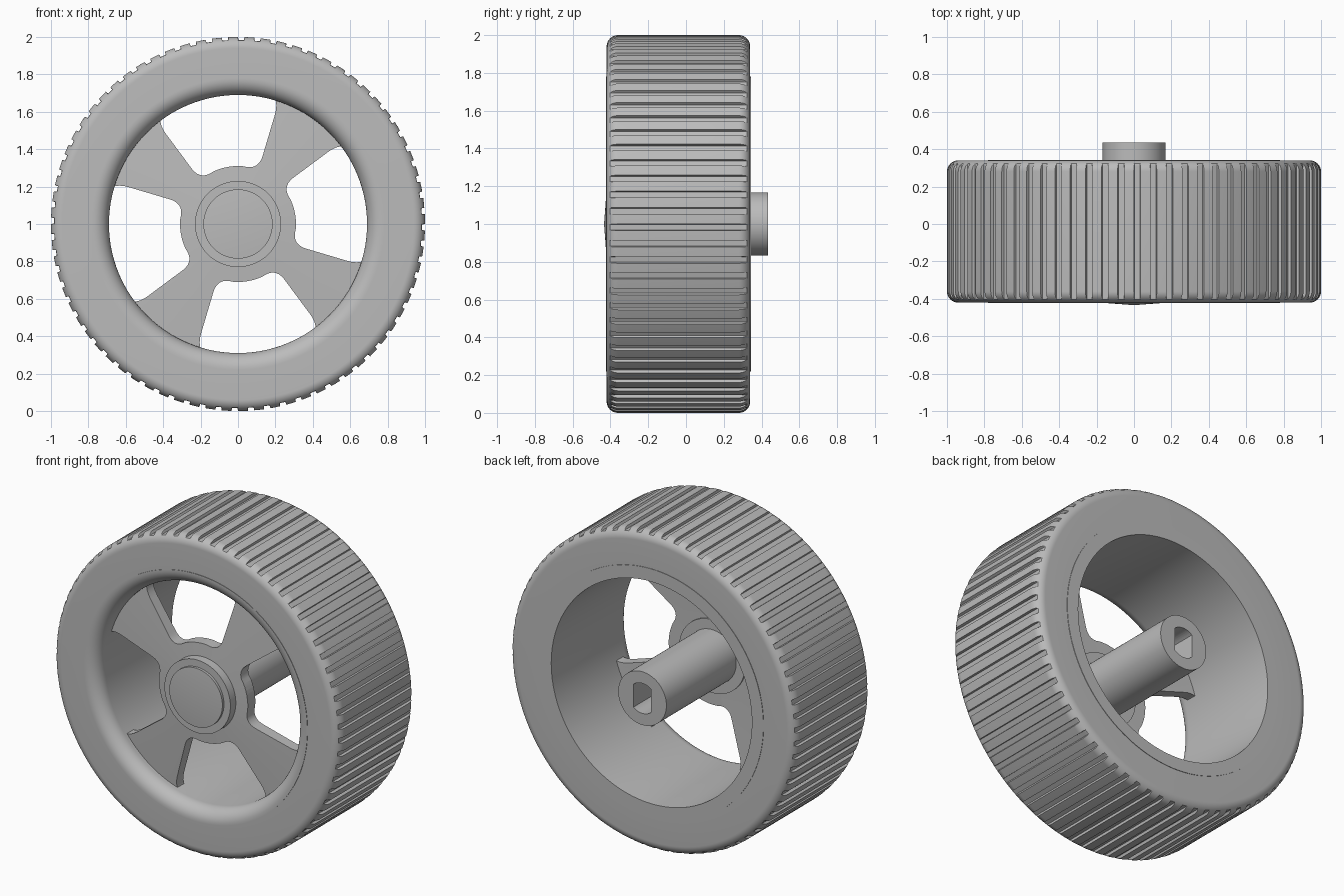
import bpy, bmesh, math
from mathutils import Vector

cube = bpy.data.objects.get("Cube")
if cube:
    bpy.data.objects.remove(cube)

grey = bpy.data.materials.new("mid_grey")
grey.use_nodes = True
grey.diffuse_color = (0.5, 0.5, 0.5, 1)
grey.node_tree.nodes["Principled BSDF"].inputs["Base Color"].default_value = (0.5, 0.5, 0.5, 1)

AXLE_Z = 1.0


def finish(bm, name, angle=30):
    bmesh.ops.remove_doubles(bm, verts=bm.verts, dist=1e-5)
    bmesh.ops.recalc_face_normals(bm, faces=bm.faces)
    mesh = bpy.data.meshes.new(name)
    bm.to_mesh(mesh)
    bm.free()
    mesh.materials.append(grey)
    obj = bpy.data.objects.new(name, mesh)
    bpy.context.collection.objects.link(obj)
    smooth(obj, angle)
    return obj


def smooth(obj, angle=30):
    bpy.ops.object.select_all(action="DESELECT")
    obj.select_set(True)
    bpy.context.view_layer.objects.active = obj
    bpy.ops.object.shade_smooth_by_angle(angle=math.radians(angle))


def lathe(name, profile, angles, closed=True, limit=None):
    """Revolve (radius, y) points about the axle; limit(i) caps the radius at step i."""
    bm = bmesh.new()
    rings = []
    for i, a in enumerate(angles):
        cap = limit(i) if limit else 9
        rings.append([bm.verts.new((min(r, cap) * math.cos(a), y, AXLE_Z + min(r, cap) * math.sin(a)))
                      for r, y in profile])
    n = len(profile)
    for i, ring in enumerate(rings):
        nxt = rings[(i + 1) % len(rings)]
        for j in range(n if closed else n - 1):
            k = (j + 1) % n
            bm.faces.new((ring[j], ring[k], nxt[k], nxt[j]))
    return finish(bm, name)


def circle(n):
    return [math.tau * i / n for i in range(n)]


def fillet(cr, cy, rad, start, end, n=8):
    """Arc points of a profile corner, angles in degrees."""
    out = []
    for i in range(n + 1):
        a = math.radians(start + (end - start) * i / n)
        out.append((cr + rad * math.cos(a), cy + rad * math.sin(a)))
    return out


def cut(obj, outline, y0, y1, turn=0.0):
    """Cut an extruded (x, z) outline out of obj."""
    bm = bmesh.new()
    c, s = math.cos(turn), math.sin(turn)
    face = bm.faces.new([bm.verts.new((x * c - z * s, y0, AXLE_Z + x * s + z * c)) for x, z in outline])
    res = bmesh.ops.extrude_face_region(bm, geom=[face])
    bmesh.ops.translate(bm, vec=(0, y1 - y0, 0),
                        verts=[v for v in res["geom"] if isinstance(v, bmesh.types.BMVert)])
    cutter = finish(bm, "cutter")
    cutter.hide_render = True
    mod = obj.modifiers.new("cut", "BOOLEAN")
    mod.operation, mod.solver, mod.object = "DIFFERENCE", "EXACT", cutter
    bpy.ops.object.select_all(action="DESELECT")
    obj.select_set(True)
    bpy.context.view_layer.objects.active = obj
    bpy.ops.object.modifier_apply(modifier=mod.name)
    bpy.data.objects.remove(cutter)


# Tyre with lengthwise grooves that run out on the rounded shoulders
GROOVES = 72
steps = (0.0, 0.3, 0.6, 0.63, 0.97)
tread_angles = [math.tau * (g + s) / GROOVES for g in range(GROOVES) for s in steps]
tyre_profile = ([(0.77, -0.42)] + fillet(0.94, -0.36, 0.06, -90, 0, 12)
                + fillet(0.94, 0.28, 0.06, 0, 90, 12) + [(0.77, 0.34)])
lathe("tyre", tyre_profile, tread_angles, limit=lambda i: 0.984 if i % 5 > 2 else 9)

# Rim barrel with a rounded front lip
rim_profile = ([(0.78, 0.343), (0.78, -0.423)] + fillet(0.775, -0.338, 0.085, 270, 180, 10)
               + [(0.70, 0.343)])
lathe("rim", rim_profile, circle(128))

# Dished spoke plate
plate = lathe("spokes", [(0.15, -0.355), (0.31, -0.345), (0.72, -0.315),
                         (0.72, -0.25), (0.31, -0.27), (0.15, -0.27)], circle(128))


def bend(p0, corner, p1, n=8):
    p0, corner, p1 = Vector(p0), Vector(corner), Vector(p1)
    return [tuple(p0 * (1 - t) ** 2 + corner * 2 * t * (1 - t) + p1 * t * t)
            for t in (i / n for i in range(n + 1))]


# Four rounded windows between the spokes
half = [(0.31 * math.cos(math.radians(a)), 0.31 * math.sin(math.radians(a))) for a in (3, 7, 11, 15)]
half += bend((0.29, 0.105), (0.275, 0.165), (0.34, 0.195))
half += bend((0.54, 0.295), (0.645, 0.348), (0.69, 0.25))
half += [(0.71, 0.17), (0.73, 0.06)]
window = half + [(x, -z) for x, z in reversed(half)]
for k in range(4):
    cut(plate, window, -0.6, 0.0, math.radians(10 + 90 * k))
smooth(plate)

# Hub with a shallow conical cap, and the axle tube behind it
hub = [(0, -0.434), (0.185, -0.42), (0.185, -0.404), (0.23, -0.404), (0.23, -0.26),
       (0.168, -0.26), (0.168, 0.435), (0, 0.435)]
axle = lathe("hub_and_axle", hub, circle(96), closed=False)

# Double-flat shaft socket
socket = [(max(-0.062, min(0.062, 0.095 * math.cos(a))), 0.095 * math.sin(a))
          for a in circle(48)]
flat = [p for p in socket if abs(p[0]) < 0.0619]
corner_z = math.sqrt(0.095 ** 2 - 0.062 ** 2)
top = [p for p in flat if p[1] > 0]
bottom = [p for p in flat if p[1] < 0]
outline = ([(0.062, corner_z)] + top + [(-0.062, corner_z), (-0.062, -corner_z)]
           + bottom + [(0.062, -corner_z)])
cut(axle, outline, 0.1, 0.6)
smooth(axle)
